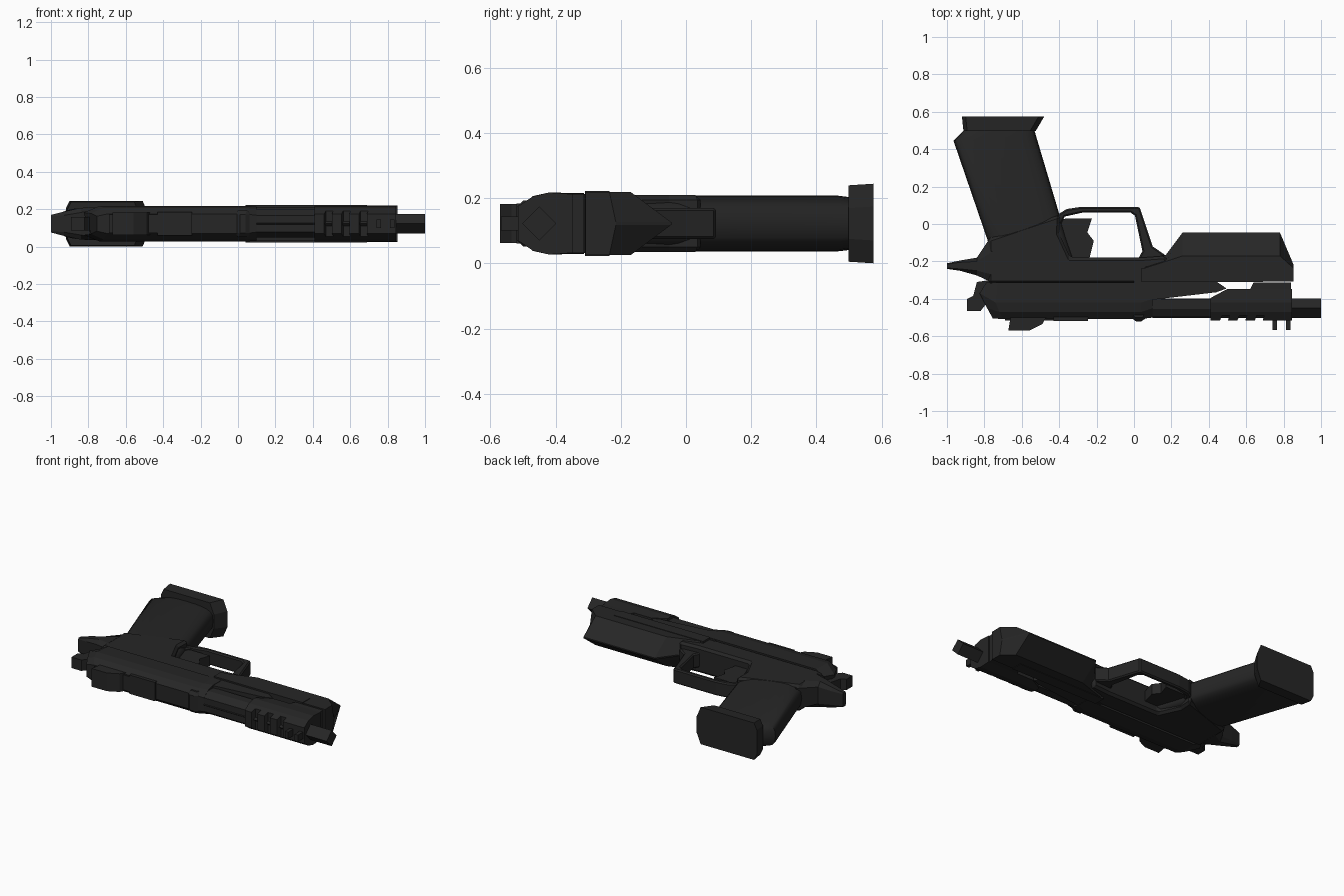
import bpy, bmesh, math

if "Cube" in bpy.data.objects:
    bpy.data.objects.remove(bpy.data.objects["Cube"])

C = 0.122  # middle of the thickness (model lies on its side)

mat = bpy.data.materials.new("gunmetal black")
mat.diffuse_color = (0.019, 0.019, 0.019, 1)
mat.use_nodes = True
mat.node_tree.nodes["Principled BSDF"].inputs["Base Color"].default_value = mat.diffuse_color


def finish(name, bm, smooth=None):
    bmesh.ops.remove_doubles(bm, verts=bm.verts, dist=1e-5)
    bmesh.ops.recalc_face_normals(bm, faces=bm.faces)
    me = bpy.data.meshes.new(name)
    bm.to_mesh(me)
    bm.free()
    ob = bpy.data.objects.new(name, me)
    bpy.context.collection.objects.link(ob)
    me.materials.append(mat)
    if smooth:
        bpy.ops.object.select_all(action='DESELECT')
        bpy.context.view_layer.objects.active = ob
        ob.select_set(True)
        bpy.ops.object.shade_smooth_by_angle(angle=math.radians(smooth))
    return ob


def loft(name, rings, smooth=None):
    """Skin closed rings of (x, y, z) and cap both ends."""
    bm = bmesh.new()
    vs = [[bm.verts.new(p) for p in r] for r in rings]
    n = len(rings[0])
    for a, b in zip(vs, vs[1:]):
        for i in range(n):
            j = (i + 1) % n
            bm.faces.new((a[i], a[j], b[j], b[i]))
    bm.faces.new(vs[0])
    bm.faces.new(vs[-1])
    return finish(name, bm, smooth)


def slab(name, pts, half, edge=0.0):
    """Profile in x-y, extruded symmetrically, optionally chamfered on its rims."""
    ob = loft(name, [[(x, y, C + s * half) for x, y in pts] for s in (-1, 1)])
    if edge:
        m = ob.modifiers.new("rim", 'BEVEL')
        m.width, m.segments, m.limit_method = edge, 1, 'ANGLE'
        m.angle_limit = math.radians(60)
    return ob


def box(name, x0, x1, y0, y1, half, edge=0.0):
    return slab(name, [(x0, y0), (x1, y0), (x1, y1), (x0, y1)], half, edge)


def mirrored(pts):
    """Half section of (x, y, half thickness) to a full ring."""
    return [(x, y, C + h) for x, y, h in pts] + [(x, y, C - h) for x, y, h in reversed(pts)]


def across(x, sec):
    return mirrored([(x, y, h) for y, h in sec])


# grip: rounded sections stacked along y
def grip_ring(y, x0, x1, half, n=24, tilt=0.0):
    ring = []
    for i in range(n):
        a = 2 * math.pi * i / n
        c, s = math.cos(a), math.sin(a)
        px = math.copysign(abs(c) ** 0.75, c)
        pz = math.copysign(abs(s) ** 0.5, s)
        ring.append(((x0 + x1) / 2 + px * (x1 - x0) / 2, y + tilt * px, C + half * pz))
    return ring


loft("grip", [grip_ring(-0.25, -0.74, -0.30, 0.086), grip_ring(-0.08, -0.785, -0.36, 0.086),
              grip_ring(0.46, -0.965, -0.525, 0.086, tilt=0.015),
              grip_ring(0.51, -0.90, -0.535, 0.08)], 40)

# magazine base plate, with clipped corners
def base_ring(y, x0, x1, h):
    return mirrored([(x0, y, h - 0.04), (x0 + 0.02, y, h), (x1 - 0.03, y, h), (x1, y, h - 0.07)])


loft("magazine_base", [base_ring(0.498, -0.912, -0.525, 0.117), base_ring(0.575, -0.92, -0.48, 0.122)])

# frame with tang at the rear
slab("frame", [(-0.78, -0.08), (-0.395, 0.05), (-0.40, -0.05), (-0.34, -0.18), (0.04, -0.18),
               (0.17, -0.17), (0.22, -0.32), (-0.78, -0.32)], 0.087, 0.015)
loft("tang", [across(-1.0, [(-0.24, 0.04), (-0.235, 0.047), (-0.215, 0.047), (-0.21, 0.04)]),
              across(-0.93, [(-0.25, 0.045), (-0.24, 0.065), (-0.205, 0.065), (-0.195, 0.045)]),
              across(-0.84, [(-0.275, 0.06), (-0.25, 0.085), (-0.20, 0.085), (-0.18, 0.055)]),
              across(-0.76, [(-0.312, 0.075), (-0.27, 0.088), (-0.15, 0.088), (-0.06, 0.07)])])

# front dust cover with a ridged underside
loft("dust_cover", [across(x, [(-0.308, 0.096), (sh, 0.097), (tip, 0.004)]) for x, sh, tip in
                    ((0.06, -0.235, -0.18), (0.17, -0.20, -0.165), (0.26, -0.17, -0.045),
                     (0.78, -0.17, -0.045), (0.852, -0.235, -0.215))])
box("side_rail", 0.04, 0.69, -0.31, -0.235, 0.0995)

# trigger guard and trigger
slab("trigger_guard", [(-0.43, 0.02), (-0.40, 0.055), (-0.36, 0.08), (-0.28, 0.092), (0.03, 0.092),
                       (0.06, 0.0), (0.10, -0.12), (0.17, -0.168), (0.10, -0.20), (0.02, -0.19),
                       (0.045, -0.145), (0.005, 0.045), (-0.02, 0.062), (-0.27, 0.062),
                       (-0.37, 0.04), (-0.40, -0.02)], 0.048, 0.008)
slab("trigger", [(-0.40, 0.02), (-0.36, 0.03), (-0.225, 0.03), (-0.25, -0.045), (-0.215, -0.09),
                 (-0.24, -0.19), (-0.42, -0.19)], 0.035)

# slide: chamfered section with a slanted, narrowed back
sec = [(-0.313, 0.093), (-0.42, 0.095), (-0.47, 0.084), (-0.508, 0.052)]
back = [(-0.79, -0.313, 0.06), (-0.825, -0.37, 0.06), (-0.785, -0.45, 0.055), (-0.755, -0.505, 0.04)]
mid = [(x, y, h) for x, (y, h) in zip((-0.73, -0.74, -0.72, -0.70), sec)]
loft("slide", [mirrored(back), mirrored(mid), across(0.04, sec),
               across(0.10, [(-0.313, 0.092), (-0.40, 0.092), (-0.45, 0.08), (-0.50, 0.045)])])
slab("slide_lower_rail", [(0.0, -0.30), (0.43, -0.30), (0.495, -0.345), (0.44, -0.365),
                          (0.10, -0.405), (0.0, -0.42)], 0.09)
loft("barrel_shroud", [across(x, [(-0.40, 0.075), (-0.455, 0.075), (-0.498, 0.045)])
                       for x in (0.08, 0.43)])

# barrel: four-sided, standing on its corner
loft("barrel", [[(x, -0.45 + 0.052 * math.cos(k * math.pi / 2), C + 0.052 * math.sin(k * math.pi / 2))
                 for k in range(4)] for x in (0.1, 1.0)])

# compensator with three ports cut across its upper side
comp = loft("compensator", [across(x, [(-0.347, 0.09), (-0.42, 0.095), (-0.47, 0.083), (-0.515, 0.052)])
                            for x in (0.41, 0.50, 0.845)])
for v in comp.data.vertices:  # sloped rear underside
    if v.co.x < 0.42 and v.co.y > -0.36:
        v.co.y = -0.395
for i in range(3):
    x = 0.45 + 0.093 * i
    cut = slab("port_cutter", [(x, -0.54), (x + 0.045, -0.54), (x + 0.06, -0.49), (x + 0.02, -0.49)], 0.076)
    cut.hide_render = True
    cut.hide_set(True)
    m = comp.modifiers.new("port", 'BOOLEAN')
    m.object, m.operation, m.solver = cut, 'DIFFERENCE', 'EXACT'
slab("front_block", [(0.615, -0.36), (0.64, -0.312), (0.84, -0.312), (0.84, -0.36)], 0.09)

# sights and raised details on the slide top
for x in (0.74, 0.812):
    box("front_sight", x, x + 0.024, -0.568, -0.50, 0.022)
slab("rear_sight", [(-0.66, -0.50), (-0.672, -0.57), (-0.56, -0.57), (-0.49, -0.535), (-0.47, -0.50)], 0.06)
box("rear_sight_base", -0.69, -0.42, -0.517, -0.49, 0.05)
box("ejection_port_cover", -0.43, -0.245, -0.519, -0.46, 0.062)
slab("slide_step", [(-0.02, -0.49), (-0.01, -0.52), (0.06, -0.52), (0.085, -0.46), (0.0, -0.44)], 0.07, 0.02)

# hammer
slab("hammer", [(-0.84, -0.31), (-0.86, -0.385), (-0.892, -0.40), (-0.892, -0.465), (-0.82, -0.465),
                (-0.77, -0.40), (-0.77, -0.30)], 0.036)
